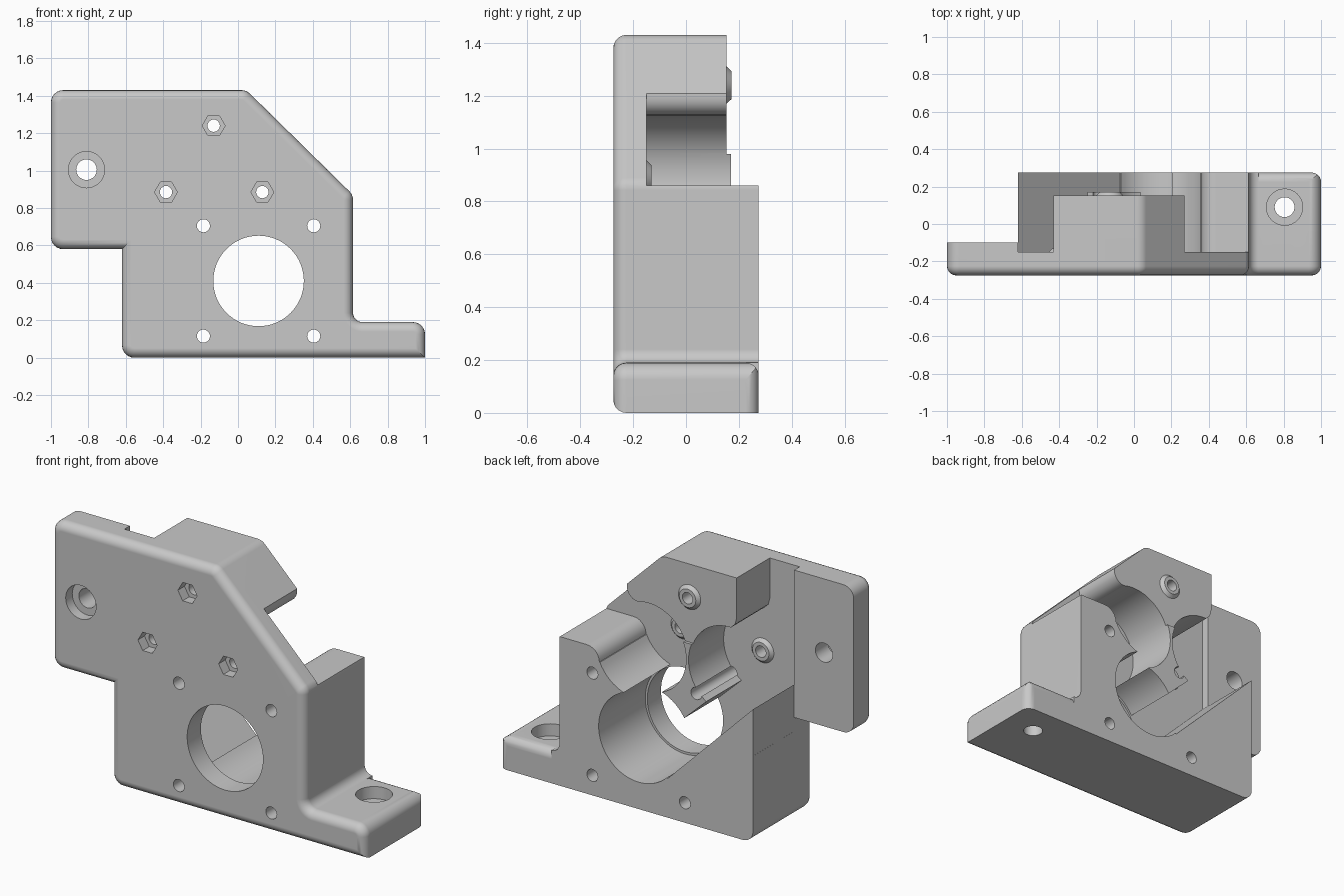
import bpy, bmesh
from math import sin, cos, radians
from mathutils import Vector

if "Cube" in bpy.data.objects:
    bpy.data.objects.remove(bpy.data.objects["Cube"], do_unlink=True)

grey = bpy.data.materials.new("grey_plastic")
grey.use_nodes = True
grey.diffuse_color = (0.58, 0.58, 0.58, 1)
grey.node_tree.nodes["Principled BSDF"].inputs["Base Color"].default_value = (0.58, 0.58, 0.58, 1)

MOTOR, RIGHT, LEFT, TOP = (0.11, 0.41), (0.13, 0.885), (-0.385, 0.885), (-0.13, 1.24)
FRONT, FLOOR, BACK, OUT = -0.275, -0.15, 0.275, 0.5
PLACE = {"X": lambda p, w: (w, p[0], p[1]),
         "Y": lambda p, w: (p[0], w, p[1]),
         "Z": lambda p, w: (p[0], p[1], w)}


def arc(c, r, a0, a1, n):
    """Points on an arc, angles in degrees."""
    steps = [radians(a0 + (a1 - a0) * i / n) for i in range(n + 1)]
    return [(c[0] + r * cos(a), c[1] + r * sin(a)) for a in steps]


def circle(c, r, n=48):
    return arc(c, r, 0, 360, n)[:-1]


def rounded(corners, n=6):
    """Replace each (x, z, radius) corner by a fillet."""
    pts = []
    for i, (x, z, r) in enumerate(corners):
        p = Vector((x, z))
        if not r:
            pts.append((x, z))
            continue
        a = (Vector(corners[i - 1][:2]) - p).normalized()
        b = (Vector(corners[(i + 1) % len(corners)][:2]) - p).normalized()
        half = a.angle(b) / 2
        centre = p + (a + b).normalized() * (r / sin(half))
        t = r * cos(half) / sin(half)
        s, e = (p + a * t - centre) / r, (p + b * t - centre) / r
        for k in range(n + 1):
            w0, w1 = sin((1 - k / n) * s.angle(e)), sin(k / n * s.angle(e))
            pts.append(tuple(centre + (s * w0 + e * w1).normalized() * r))
    return pts


def new_object(name, bm):
    bmesh.ops.recalc_face_normals(bm, faces=bm.faces)
    mesh = bpy.data.meshes.new(name)
    bm.to_mesh(mesh)
    bm.free()
    mesh.materials.append(grey)
    ob = bpy.data.objects.new(name, mesh)
    bpy.context.collection.objects.link(ob)
    return ob


def prism(pts, lo, hi, axis="Y", end_pts=None):
    """Solid between two matching outlines along one axis."""
    bm = bmesh.new()
    a = [bm.verts.new(PLACE[axis](p, lo)) for p in pts]
    b = [bm.verts.new(PLACE[axis](p, hi)) for p in (end_pts or pts)]
    bm.faces.new(a)
    bm.faces.new(b[::-1])
    for i in range(len(a)):
        bm.faces.new((a[i - 1], a[i], b[i], b[i - 1]))
    bmesh.ops.recalc_face_normals(bm, faces=bm.faces)
    return bm


def combine(body, bm, operation="DIFFERENCE"):
    tool = new_object("helper", bm)
    tool.hide_render = True
    mod = body.modifiers.new("combine", "BOOLEAN")
    mod.operation, mod.solver, mod.object = operation, "EXACT", tool
    bpy.context.view_layer.objects.active = body
    bpy.ops.object.modifier_apply(modifier=mod.name)
    mesh = tool.data
    bpy.data.objects.remove(tool)
    bpy.data.meshes.remove(mesh)


# Full-depth block with softened front rim
outline = rounded([(-1, 1.43, .065), (.045, 1.43, .065), (.615, .87, .065), (.615, .19, .05),
                   (1, .19, .065), (1, 0, 0), (-.62, 0, .065), (-.62, .58, 0), (-1, .58, .065)])
bm = prism(outline, FRONT, BACK)
rim = [e for e in bm.edges if all(abs(v.co.y - FRONT) < 1e-4 for v in e.verts)]
bmesh.ops.bevel(bm, geom=rim, offset=.05, offset_type="OFFSET", segments=5,
                profile=.5, affect="EDGES")
body = new_object("motor_mount_body", bm)

# Softened back edges of the foot: along its top and down its end
for corner, lo, hi, axis in (((BACK, .19), .665, 1.2, "X"), ((1, BACK), -.2, .4, "Z")):
    u, w = corner
    edge = arc((u - .05, w - .05), .05, 0, 90, 6)
    combine(body, prism([(u + .02, w - .05)] + edge + [(u - .05, w + .02), (u + .02, w + .02)],
                        lo, hi, axis))

# Left pocket: wheel recess, open side and diagonal channel
left_pocket = ([(-.62, 1.6), (-.43, 1.6), (-.43, 1.2), (-.42, 1.16)]
               + arc(LEFT, .25, 92, -57, 30)
               + [(-.1, .535), MOTOR, (-.075, .225), (-.62, .77)])
combine(body, prism(left_pocket, FLOOR, OUT))

# Right pocket: wheel recess with rounded lips
right_pocket = ([(.27, 1.6)] + arc((.2, 1.195), .07, 0, -90, 6)
                + arc(RIGHT, .25, 73, 335, 44)
                + arc((.44, .78), .08, 180, 90, 6) + [(.8, .86), (.8, 1.6)])
combine(body, prism(right_pocket, FLOOR, OUT))

# Motor recess
combine(body, prism(circle(MOTOR, .255, 64), FLOOR, OUT))

# Lower the web, the upper block and the side flange
web_back = [(-.8, 1.6), (-.8, .97), (-.07, .25), MOTOR, (.19, .64), (.2, .66), (.3, .75),
            (.36, .84), (.4, .9), (.8, .9), (.8, 1.6)]
combine(body, prism(web_back, .17, OUT))
combine(body, prism([(-.8, .98), (.8, .98), (.8, 1.6), (-.8, 1.6)], .153, OUT))
combine(body, prism([(-1.2, .5), (-.6195, .5), (-.6195, 1.6), (-1.2, 1.6)], -.1, OUT))

# Raised conical seats around the wheel screws
for centre, y in ((LEFT, FLOOR), (RIGHT, FLOOR), (TOP, .153)):
    combine(body, prism(circle(centre, .0745, 32), y - .004, y + .019,
                        end_pts=circle(centre, .053, 32)), "UNION")

# Wheel screw holes with hexagonal nut traps
for centre in (LEFT, RIGHT, TOP):
    combine(body, prism(circle(centre, .033, 24), -OUT, OUT))
    combine(body, prism(circle(centre, .061, 6), -OUT, FRONT + .06))

# Motor opening and its four screws
combine(body, prism(circle(MOTOR, .242, 64), -OUT, OUT))
for sx in (-1, 1):
    for sz in (-1, 1):
        hole = (MOTOR[0] + sx * .295, MOTOR[1] + sz * .295)
        combine(body, prism(circle(hole, .035, 24), -OUT, OUT))

# Counterbored fixing holes in flange and foot
combine(body, prism(circle((-.81, 1.005), .055, 32), -OUT, OUT))
combine(body, prism(circle((-.81, 1.005), .097, 32), -OUT, FRONT + .06))
combine(body, prism(circle((.805, .09), .053, 32), -1, .5, "Z"))
combine(body, prism(circle((.805, .09), .097, 32), .12, .5, "Z"))

# Smooth curved walls, keep machined edges crisp
bpy.ops.object.select_all(action="DESELECT")
body.select_set(True)
bpy.context.view_layer.objects.active = body
bpy.ops.object.shade_smooth_by_angle(angle=radians(30))
weighted = body.modifiers.new("even_shading", "WEIGHTED_NORMAL")
weighted.keep_sharp = True
